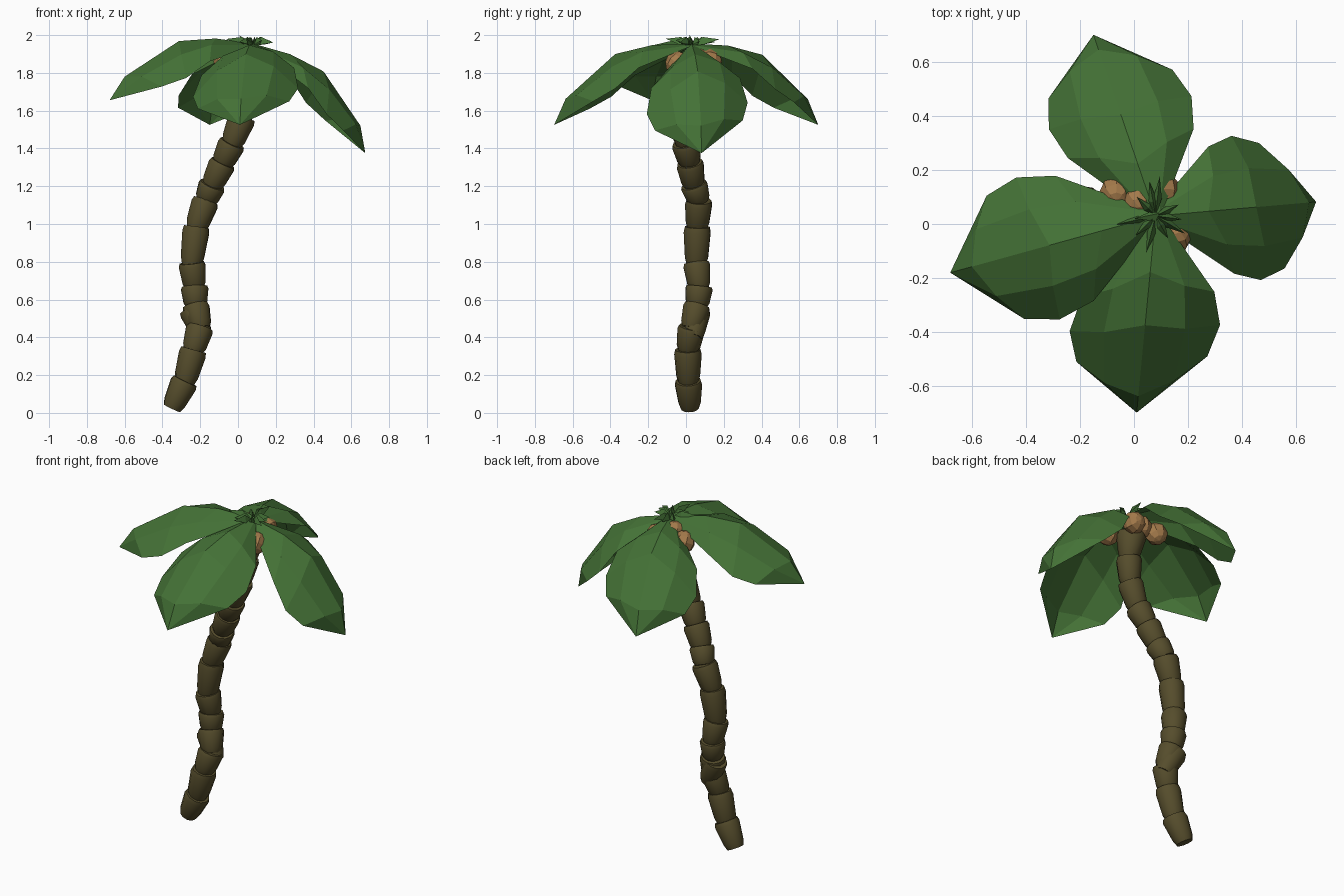
import bpy, bmesh, math, random
from mathutils import Vector, Matrix

if "Cube" in bpy.data.objects:
    bpy.data.objects.remove(bpy.data.objects["Cube"])

random.seed(4)


def material(name, rgb):
    m = bpy.data.materials.new(name)
    m.diffuse_color = (*rgb, 1)
    m.use_nodes = True
    m.node_tree.nodes["Principled BSDF"].inputs["Base Color"].default_value = m.diffuse_color
    return m


LEAF = material("leaf green", (0.058, 0.168, 0.037))
BARK = material("bark brown", (0.092, 0.074, 0.025))
NUT = material("coconut brown", (0.37, 0.195, 0.07))
CROWN = Vector((0.08, 0.03, 1.955))


def finish(name, bm, mat, smooth=False):
    me = bpy.data.meshes.new(name)
    bm.to_mesh(me)
    bm.free()
    me.materials.append(mat)
    ob = bpy.data.objects.new(name, me)
    bpy.context.collection.objects.link(ob)
    if smooth:
        bpy.ops.object.select_all(action='DESELECT')
        ob.select_set(True)
        bpy.context.view_layer.objects.active = ob
        bpy.ops.object.shade_smooth_by_angle(angle=math.radians(35))
    return ob


def add_segment(bm, a, b, r0, r1, sides=12):
    """Flared ring of bark from a to b with a rounded lip and closed ends."""
    a, b = Vector(a), Vector(b)
    rot = (b - a).to_track_quat('Z', 'Y')
    rings = []
    for t, r in ((-0.08, r0 * 0.8), (0.15, r0), (0.85, r1), (1.0, r1 * 0.92)):
        c = a.lerp(b, t)
        rings.append([bm.verts.new(c + rot @ Vector((r * math.cos(k * math.tau / sides),
                      r * math.sin(k * math.tau / sides), 0))) for k in range(sides)])
    for lo, hi in zip(rings, rings[1:]):
        for k in range(sides):
            n = (k + 1) % sides
            bm.faces.new((lo[k], lo[n], hi[n], hi[k]))
    bm.faces.new(rings[0][::-1])
    bm.faces.new(rings[-1])


# Trunk: overlapping flared segments along a bent path
path = [(-0.345, 0.02, 0.035), (-0.28, 0.012, 0.17), (-0.235, 0.01, 0.335), (-0.20, 0.03, 0.455),
        (-0.225, 0.06, 0.57), (-0.23, 0.07, 0.67), (-0.245, 0.055, 0.795), (-0.22, 0.06, 0.985),
        (-0.17, 0.068, 1.125), (-0.135, 0.04, 1.21), (-0.08, 0.02, 1.325), (-0.03, -0.005, 1.43),
        (0.025, -0.005, 1.57), (0.05, 0.015, 1.71), (0.055, 0.045, 1.85)]
bm = bmesh.new()
for i, (a, b) in enumerate(zip(path, path[1:])):
    add_segment(bm, a, b, 0.063 if i else 0.06, 0.073 if i < 13 else 0.085)
add_segment(bm, (-0.185, 0.04, 0.41), (-0.25, 0.065, 0.55), 0.057, 0.068)
finish("trunk", bm, BARK, True)

# Leaf rows: ridge (along, height), edge (along, half width, height)
ROWS = [((0.00, 0.0), (0.02, 0.03, -0.01)),
        ((0.18, 0.097), (0.32, 0.238, 0.02)),
        ((0.37, 0.155), (0.48, 0.270, -0.012)),
        ((0.71, 0.086), (0.61, 0.235, -0.010))]


def leaf(name, tip, skew):
    d = Vector(tip) - CROWN
    x = d.normalized()
    y = Vector((0, 0, 1)).cross(x).normalized()
    z = x.cross(y)
    s = d.length / 0.83
    bm = bmesh.new()

    def vert(u, v, h):
        return bm.verts.new(CROWN + s * ((u + skew * v) * x + v * y + h * z))
    rows = []
    for i, ((ru, rh), (eu, ev, eh)) in enumerate(ROWS):
        bulge = 0.028 if i else 0
        mid = ((ru + eu) / 2, ev * 0.54, (rh + eh) / 2 + bulge)
        rows.append([vert(eu, ev, eh), vert(*mid), vert(ru, 0, rh),
                     vert(mid[0], -mid[1], mid[2]), vert(eu, -ev, eh)])
    for p, q in zip(rows, rows[1:]):
        for k in range(4):
            bm.faces.new((p[k], p[k + 1], q[k + 1], q[k]))
    end = vert(0.83, 0, 0)
    for k in range(4):
        bm.faces.new((rows[-1][k], rows[-1][k + 1], end))
    bmesh.ops.recalc_face_normals(bm, faces=bm.faces)
    if sum((f.normal.z * f.calc_area() for f in bm.faces)) < 0:
        bmesh.ops.reverse_faces(bm, faces=bm.faces)
    finish(name, bm, LEAF)


leaf("right_leaf", (0.674, 0.082, 1.375), -0.16)
leaf("left_leaf", (-0.68, -0.18, 1.655), -0.03)
leaf("front_leaf", (0.01, -0.698, 1.525), -0.16)
leaf("back_leaf", (-0.15, 0.70, 1.525), 0.12)

# Crown shoots: small steeply folded spikes lying around the top
bm = bmesh.new()
for k in range(10):
    ang = k * math.tau / 10 + random.uniform(-0.25, 0.25)
    length = random.uniform(0.09, 0.16)
    out = Vector((math.cos(ang), math.sin(ang), 0))
    side = Vector((-out.y, out.x, 0)) * 0.016
    up = Vector((0, 0, 1))
    base = bm.verts.new(CROWN - up * 0.01)
    tip = bm.verts.new(CROWN + out * length + up * random.uniform(0.0, 0.03))
    ridge = bm.verts.new(CROWN + out * length * 0.4 + up * 0.035)
    for sgn in (1, -1):
        edge = bm.verts.new(CROWN + out * length * 0.45 + side * sgn - up * 0.005)
        bm.faces.new((base, edge, ridge) if sgn < 0 else (base, ridge, edge))
        bm.faces.new((edge, tip, ridge) if sgn < 0 else (ridge, tip, edge))
# One upright shoot marks the highest point
root = [bm.verts.new(CROWN + Vector(p)) for p in ((0.015, 0.01, 0), (-0.02, 0.015, 0), (0, -0.02, 0))]
top = bm.verts.new((0.0, 0.02, 2.0))
for k in range(3):
    bm.faces.new((root[k], root[(k + 1) % 3], top))
bmesh.ops.recalc_face_normals(bm, faces=bm.faces)
finish("crown_shoots", bm, LEAF)

# Coconuts: low-poly balls clustered under the crown
for i, c in enumerate([(-0.065, 0.115, 1.86), (0.105, 0.125, 1.865),
                       (0.15, -0.045, 1.85), (0.02, 0.085, 1.885)]):
    bm = bmesh.new()
    bmesh.ops.create_uvsphere(bm, u_segments=8, v_segments=6, radius=0.065,
                              matrix=Matrix.Translation(c) @ Matrix.Rotation(0.5 + i, 4, 'X'))
    finish(f"coconut_{i + 1}", bm, NUT)
